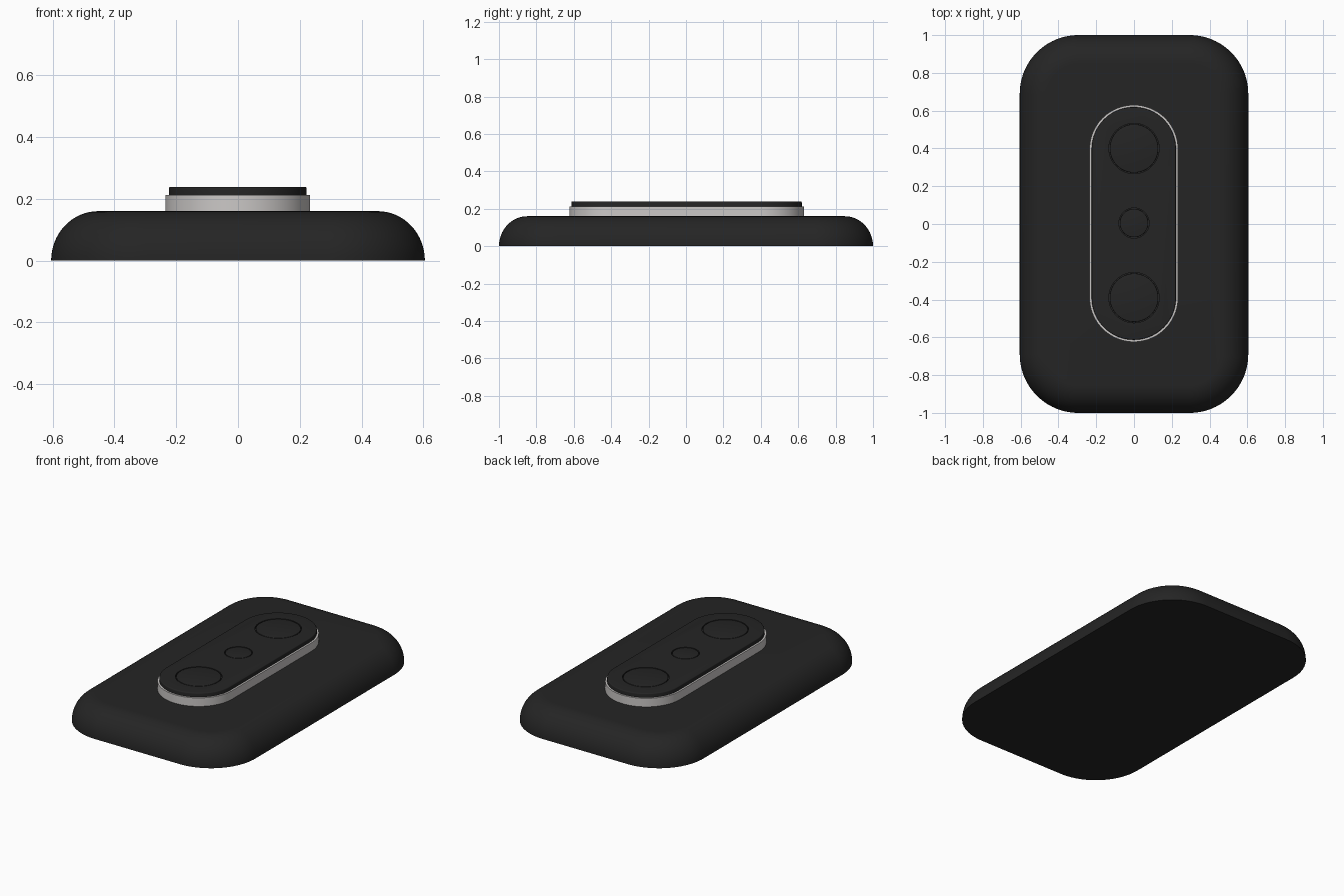
import bpy, bmesh, math

if "Cube" in bpy.data.objects:
    bpy.data.objects.remove(bpy.data.objects["Cube"])


def material(name, rgb):
    m = bpy.data.materials.new(name)
    m.diffuse_color = (*rgb, 1)
    m.use_nodes = True
    m.node_tree.nodes["Principled BSDF"].inputs["Base Color"].default_value = m.diffuse_color
    return m


black = material("black_plastic", (0.018, 0.018, 0.018))
chrome = material("chrome", (0.6, 0.58, 0.57))


def outline(hx, hy, r, n=24):
    """Rounded rectangle, counter-clockwise."""
    pts = []
    for k, (sx, sy) in enumerate([(1, 1), (-1, 1), (-1, -1), (1, -1)]):
        for i in range(n + 1):
            a = math.pi / 2 * (k + i / n)
            pts.append((sx * (hx - r) + r * math.cos(a),
                        sy * (hy - r) + r * math.sin(a)))
    return pts


def loft(name, hx, hy, r, levels, mat, centre=(0, 0)):
    """Stack rounded-rectangle loops; each level is (inset, z)."""
    bm = bmesh.new()
    loops = [[bm.verts.new((x + centre[0], y + centre[1], z))
              for x, y in outline(hx - d, hy - d, r - d)] for d, z in levels]
    n = len(loops[0])
    for lo, hi in zip(loops, loops[1:]):
        for i in range(n):
            j = (i + 1) % n
            bm.faces.new((lo[i], lo[j], hi[j], hi[i]))
    bm.faces.new(loops[0][::-1])
    bm.faces.new(loops[-1])
    bmesh.ops.remove_doubles(bm, verts=bm.verts, dist=1e-5)
    bmesh.ops.recalc_face_normals(bm, faces=bm.faces)
    me = bpy.data.meshes.new(name)
    bm.to_mesh(me)
    bm.free()
    me.materials.append(mat)
    ob = bpy.data.objects.new(name, me)
    bpy.context.collection.objects.link(ob)
    return ob


def smooth(ob):
    bpy.ops.object.select_all(action='DESELECT')
    ob.select_set(True)
    bpy.context.view_layer.objects.active = ob
    bpy.ops.object.shade_smooth_by_angle(angle=math.radians(35))


def round_over(r, h, z0, steps):
    """Quarter-round edge levels, from vertical side to flat top."""
    return [(r * (1 - math.cos(a)), z0 + h * math.sin(a))
            for a in (math.pi / 2 * i / steps for i in range(steps + 1))]


# Body with a large quarter-round edge
smooth(loft("body", 0.605, 1.0, 0.31, round_over(0.152, 0.16, 0, 16), black))

# Chrome band around the raised pad
mid = (-0.001, 0.003)
smooth(loft("chrome_band", 0.2345, 0.627, 0.2345, [(0, 0.155), (0, 0.213)], chrome, mid))

# Black button pad
pad = loft("button_pad", 0.223, 0.616, 0.223,
           [(0, 0.205)] + round_over(0.006, 0.006, 0.233, 4), black, mid)

# Round openings in the pad, each filled by a flush button leaving a fine groove
for name, y, r in [("upper", 0.40, 0.133), ("middle", 0.005, 0.08), ("lower", -0.39, 0.133)]:
    cutter = loft(name + "_opening_cutter", r, r, r, [(0, 0.226), (0, 0.26)], black, (0, y))
    cutter.hide_render = True
    cutter.hide_set(True)
    cut = pad.modifiers.new(name + "_opening", 'BOOLEAN')
    cut.operation = 'DIFFERENCE'
    cut.object = cutter
    rb = r - 0.005
    smooth(loft(name + "_button", rb, rb, rb,
                [(0, 0.22)] + round_over(0.002, 0.002, 0.237, 3), black, (0, y)))
smooth(pad)
